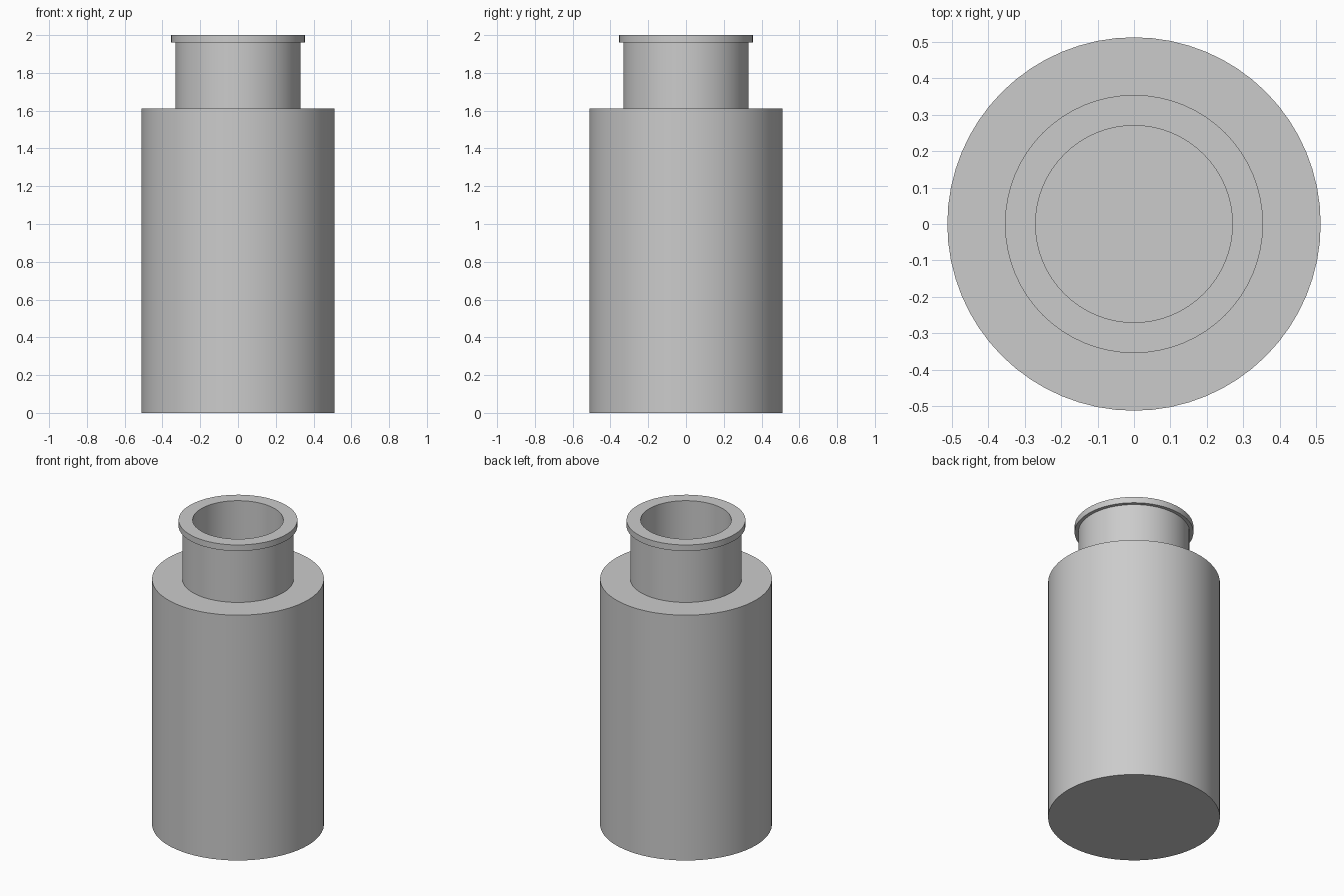
import bpy, bmesh, math

if "Cube" in bpy.data.objects:
    bpy.data.objects.remove(bpy.data.objects["Cube"])

SIDES = 64

# Bottle half-section (radius, height): outside from base to rim, then down the inside
profile = [
    (0, 0), (0.512, 0), (0.512, 1.612),      # base and body
    (0.332, 1.612), (0.332, 1.96),           # shoulder and neck
    (0.354, 1.96), (0.354, 2.0),             # lip
    (0.27, 2.0), (0.27, 1.552),              # mouth bore
    (0.452, 1.552), (0.452, 0.06), (0, 0.06) # inner cavity and floor
]


def lathe(name, points):
    bm = bmesh.new()
    verts = [bm.verts.new((r, 0, z)) for r, z in points]
    edges = [bm.edges.new(pair) for pair in zip(verts, verts[1:])]
    bmesh.ops.spin(bm, geom=verts + edges, cent=(0, 0, 0), axis=(0, 0, 1),
                   angle=math.tau, steps=SIDES, use_duplicate=False)
    bmesh.ops.remove_doubles(bm, verts=bm.verts, dist=1e-4)
    bmesh.ops.recalc_face_normals(bm, faces=bm.faces)
    mesh = bpy.data.meshes.new(name)
    bm.to_mesh(mesh)
    bm.free()
    obj = bpy.data.objects.new(name, mesh)
    bpy.context.collection.objects.link(obj)
    bpy.context.view_layer.objects.active = obj
    obj.select_set(True)
    bpy.ops.object.shade_smooth_by_angle(angle=math.radians(30))
    return obj


lathe("bottle", profile)
